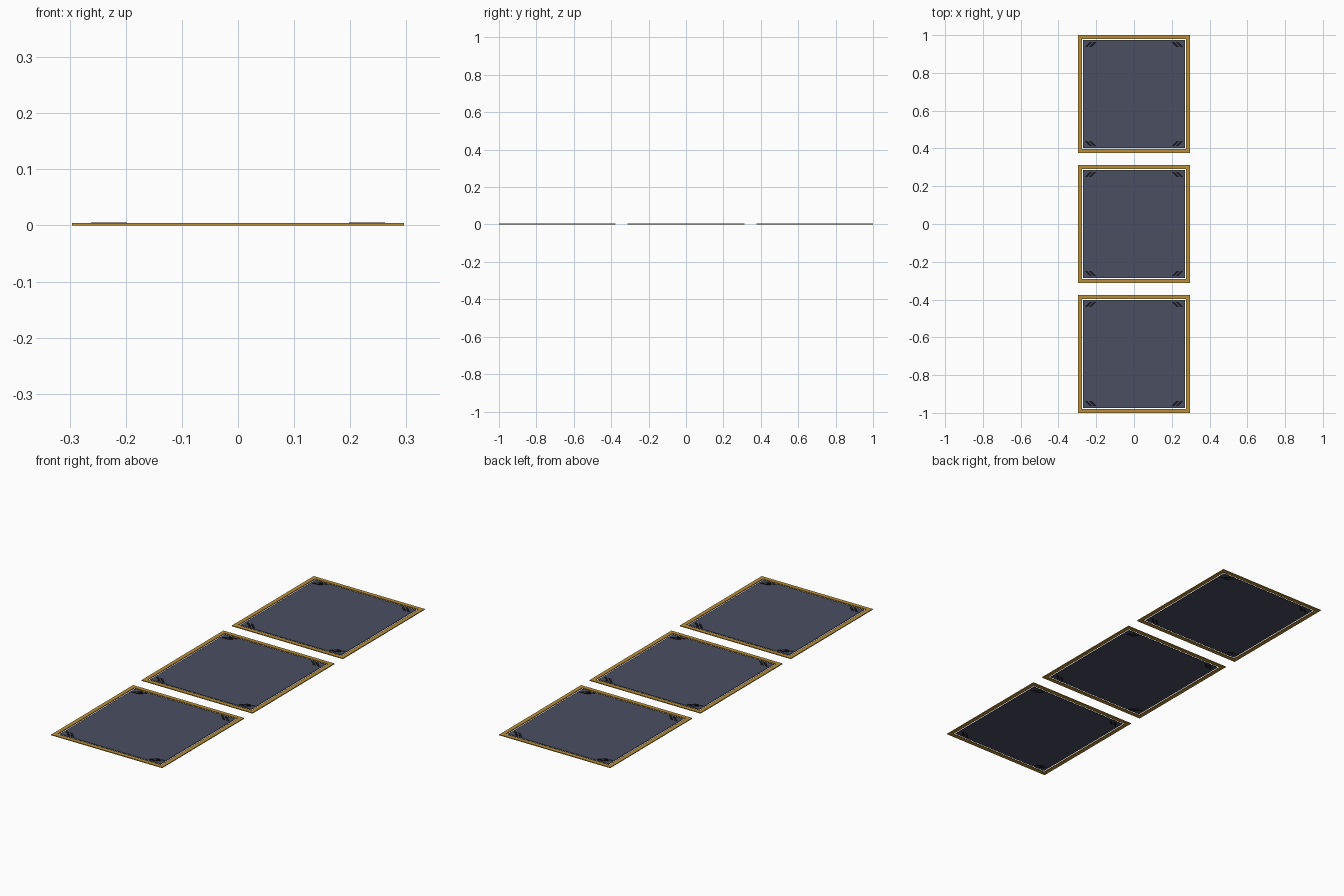
import bpy, bmesh

if "Cube" in bpy.data.objects:
    bpy.data.objects.remove(bpy.data.objects["Cube"])

def material(name, rgb):
    m = bpy.data.materials.new(name)
    m.diffuse_color = (*rgb, 1)
    m.use_nodes = True
    m.node_tree.nodes["Principled BSDF"].inputs["Base Color"].default_value = m.diffuse_color
    return m

GOLD = material("gold", (0.48, 0.27, 0.04))
SLATE = material("slate", (0.07, 0.077, 0.12))
BLACK = material("black", (0.008, 0.008, 0.012))

W, H, PITCH = 0.296, 0.312, 0.688   # tile half sizes and spacing
RIM, GAP = 0.02, 0.007

def rect(w, h):
    return [(-w, -h), (w, -h), (w, h), (-w, h)]

def finish(bm, name, mat, y):
    bmesh.ops.recalc_face_normals(bm, faces=bm.faces)
    me = bpy.data.meshes.new(name)
    bm.to_mesh(me)
    bm.free()
    me.materials.append(mat)
    ob = bpy.data.objects.new(name, me)
    ob.location.y = y
    bpy.context.collection.objects.link(ob)

def prism(bm, pts, z0, z1):
    lo = [bm.verts.new((x, y, z0)) for x, y in pts]
    hi = [bm.verts.new((x, y, z1)) for x, y in pts]
    n = len(pts)
    bm.faces.new(lo)
    bm.faces.new(hi)
    for i in range(n):
        j = (i + 1) % n
        bm.faces.new((lo[i], lo[j], hi[j], hi[i]))

def frame(y):
    # rectangular section swept round the tile edge
    bm = bmesh.new()
    section = [(0, 0), (0, 0.004), (RIM, 0.004), (RIM, 0)]
    rings = [[bm.verts.new((px, py, z)) for px, py in rect(W - d, H - d)]
             for d, z in section]
    for k in range(4):
        a, b = rings[k], rings[(k + 1) % 4]
        for i in range(4):
            j = (i + 1) % 4
            bm.faces.new((a[i], a[j], b[j], b[i]))
    finish(bm, "gold_frame", GOLD, y)

def panel(y):
    bm = bmesh.new()
    d = RIM + GAP
    prism(bm, rect(W - d, H - d), 0.0005, 0.0035)
    finish(bm, "panel", SLATE, y)

def corner_marks(y):
    # pair of slanted stripes cutting across each corner
    bm = bmesh.new()
    for sx in (-1, 1):
        for sy in (-1, 1):
            for shift in (0, 0.022):
                pts = [(0.262 - shift, 0.248), (0.248 - shift, 0.248),
                       (0.220 - shift, 0.276), (0.234 - shift, 0.276)]
                prism(bm, [(sx * px, sy * py) for px, py in pts], 0.0, 0.005)
    finish(bm, "corner_marks", BLACK, y)

for i in (-1, 0, 1):
    frame(i * PITCH)
    panel(i * PITCH)
    corner_marks(i * PITCH)
